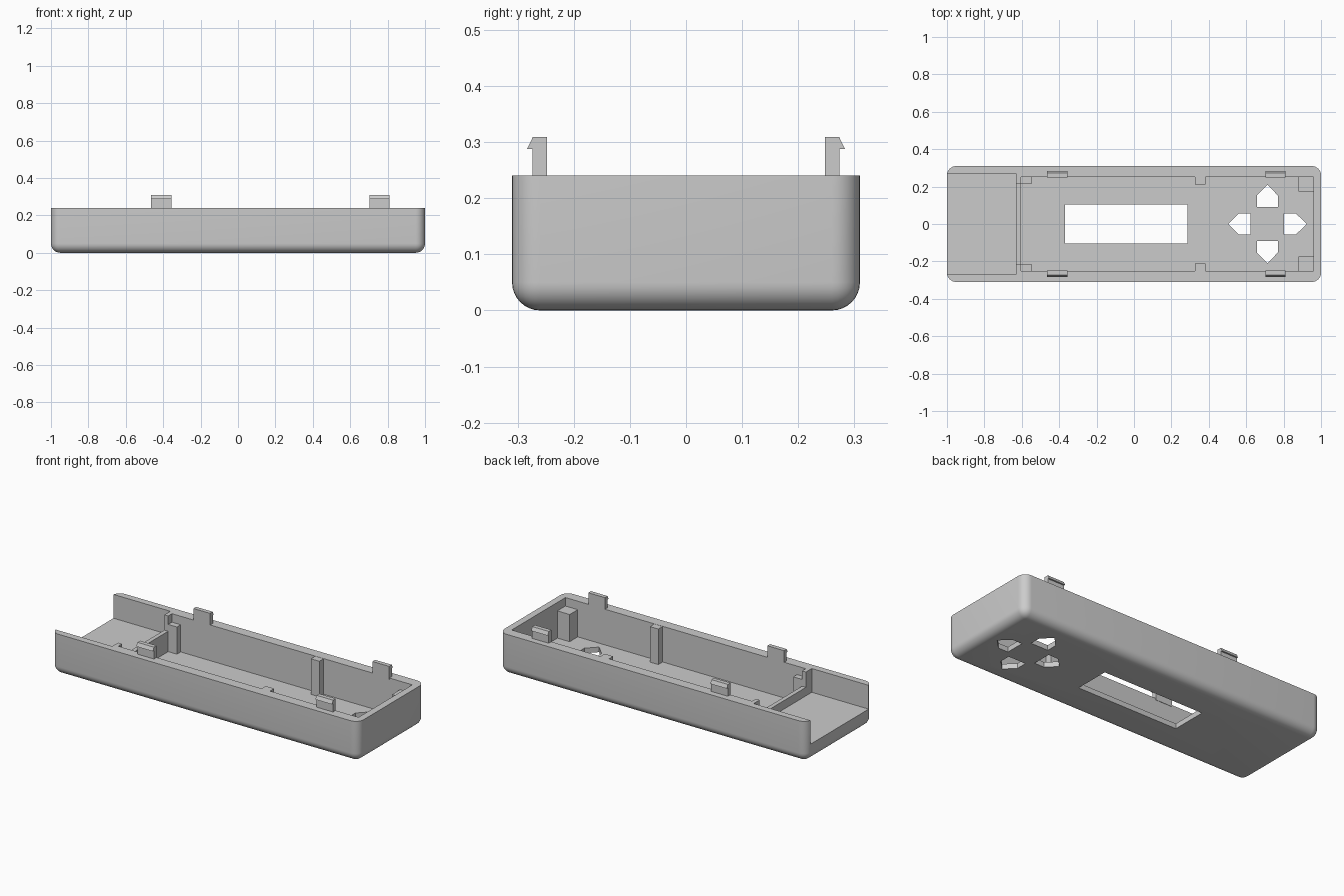
import bpy
import bmesh
import math

cube = bpy.data.objects.get("Cube")
if cube:
    bpy.data.objects.remove(cube, do_unlink=True)

# Single grey plastic
plastic = bpy.data.materials.new("grey_plastic")
plastic.use_nodes = True
GREY = (0.6, 0.6, 0.6, 1)
plastic.diffuse_color = GREY
plastic.node_tree.nodes["Principled BSDF"].inputs["Base Color"].default_value = GREY

FLOOR, RIM = 0.03, 0.24


def finish(name, bm):
    bmesh.ops.recalc_face_normals(bm, faces=bm.faces)
    mesh = bpy.data.meshes.new(name)
    bm.to_mesh(mesh)
    bm.free()
    obj = bpy.data.objects.new(name, mesh)
    bpy.context.collection.objects.link(obj)
    mesh.materials.append(plastic)
    return obj


def prism(name, outline, direction):
    """Extrude a flat outline of 3D points along a direction."""
    bm = bmesh.new()
    face = bm.faces.new([bm.verts.new(p) for p in outline])
    new = bmesh.ops.extrude_face_region(bm, geom=[face])["geom"]
    verts = [v for v in new if isinstance(v, bmesh.types.BMVert)]
    bmesh.ops.translate(bm, verts=verts, vec=direction)
    return finish(name, bm)


def box(name, x0, x1, y0, y1, z0, z1):
    outline = [(x0, y0, z0), (x1, y0, z0), (x1, y1, z0), (x0, y1, z0)]
    return prism(name, outline, (0, 0, z1 - z0))


def cut(target, cutter):
    cutter.hide_render = True
    mod = target.modifiers.new("cut", "BOOLEAN")
    mod.operation = "DIFFERENCE"
    mod.solver = "EXACT"
    mod.object = cutter
    bpy.context.view_layer.objects.active = target
    bpy.ops.object.modifier_apply(modifier=mod.name)
    bpy.data.objects.remove(cutter, do_unlink=True)


# Outer shell, rounded on the upright and bottom edges
shell = box("case_shell", -1, 1, -0.31, 0.31, 0, RIM)
bm = bmesh.new()
bm.from_mesh(shell.data)
edges = [e for e in bm.edges if min(v.co.z for v in e.verts) < 0.01]
bmesh.ops.bevel(bm, geom=edges, offset=0.05, segments=8, profile=0.5,
                affect="EDGES", clamp_overlap=True)
bm.to_mesh(shell.data)
bm.free()

# Main cavity, open end pocket and the lower partition between them
cut(shell, box("cavity_cutter", -0.605, 0.96, -0.25, 0.25, FLOOR, 0.4))
cut(shell, box("pocket_cutter", -1.1, -0.63, -0.27, 0.27, 0.1, 0.4))
cut(shell, box("partition_cutter", -0.64, -0.6, -0.215, 0.215, 0.15, 0.4))

# Screen window
cut(shell, box("screen_cutter", -0.37, 0.285, -0.105, 0.105, -0.1, 0.1))

# Four arrow-shaped button holes around a common centre
arrow = [(-0.056, 0.09), (0.056, 0.09), (0.056, 0.153), (0, 0.21), (-0.056, 0.153)]
for turn in range(4):
    c, s = math.cos(turn * math.pi / 2), math.sin(turn * math.pi / 2)
    outline = [(0.713 + c * x - s * y, s * x + c * y, -0.1) for x, y in arrow]
    cut(shell, prism("arrow_cutter", outline, (0, 0, 0.2)))

bpy.ops.object.select_all(action="DESELECT")
shell.select_set(True)
bpy.context.view_layer.objects.active = shell
bpy.ops.object.shade_smooth_by_angle(angle=math.radians(30))

# Inner posts and snap clips on both long walls
posts = {
    "partition_post": (-0.61, -0.548, 0.215, 0.19),
    "middle_post": (0.327, 0.382, 0.21, RIM - 0.001),
    "end_post": (0.88, 0.965, 0.175, 0.19),
}
hook = [(0.248, 0.23), (0.274, 0.23), (0.274, 0.288), (0.283, 0.288),
        (0.273, 0.309), (0.248, 0.309)]
for side, label in ((-1, "front"), (1, "back")):
    for name, (x0, x1, inner, top) in posts.items():
        y0, y1 = sorted((side * inner, side * 0.255))
        box(f"{label}_{name}", x0, x1, y0, y1, FLOOR - 0.01, top)
    for x, end in ((-0.464, "right"), (0.702, "left")):
        outline = [(x, side * y, z) for y, z in hook]
        prism(f"{label}_{end}_clip", outline, (0.108, 0, 0))
